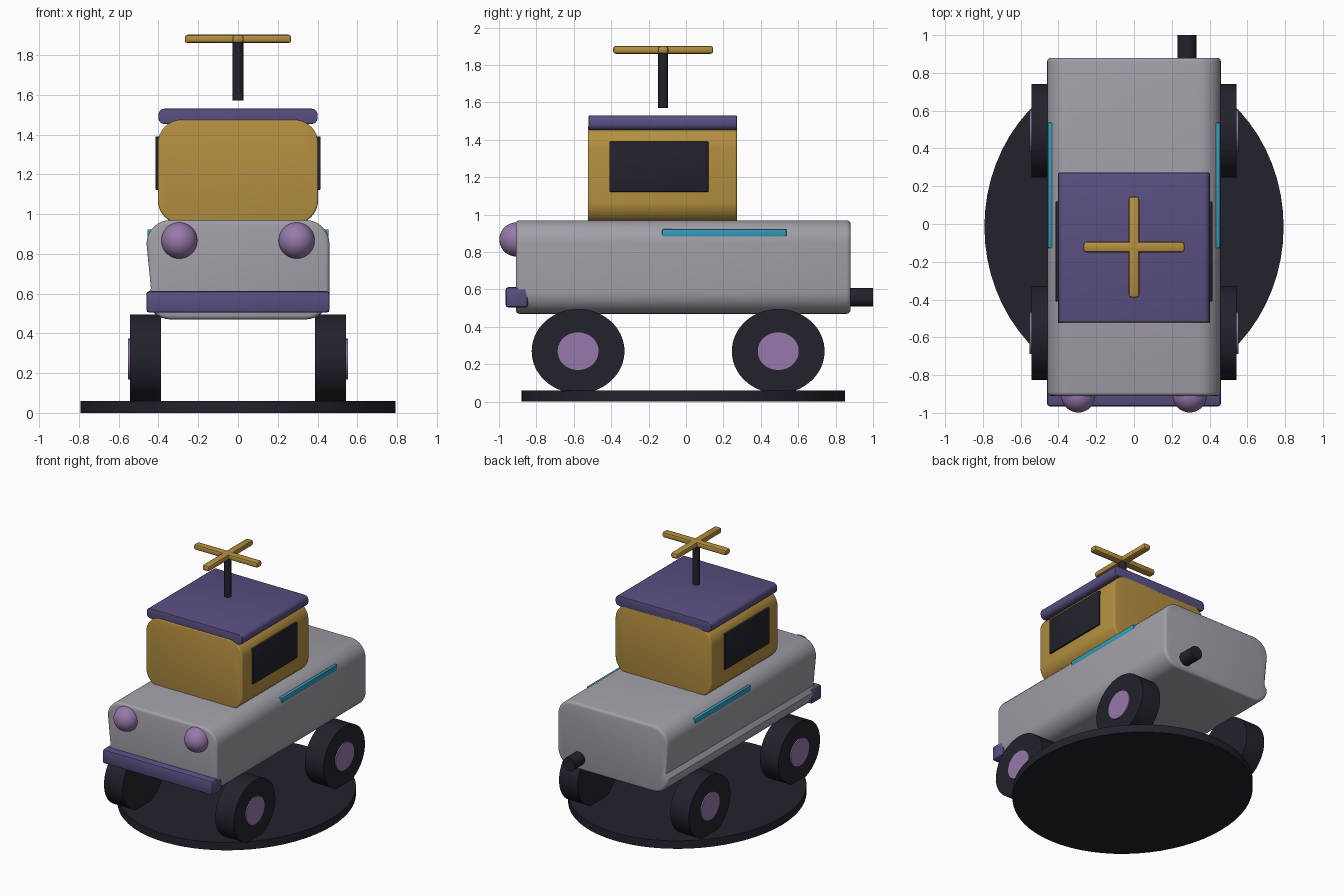
import bpy
import bmesh
from math import sin, cos, pi, radians
from mathutils import Matrix, Vector

if "Cube" in bpy.data.objects:
    bpy.data.objects.remove(bpy.data.objects["Cube"])


def material(name, r, g, b):
    m = bpy.data.materials.new(name)
    m.use_nodes = True
    m.diffuse_color = (r, g, b, 1)
    m.node_tree.nodes["Principled BSDF"].inputs["Base Color"].default_value = (r, g, b, 1)
    return m


GREY = material("warm grey", 0.36, 0.345, 0.39)
GOLD = material("gold", 0.46, 0.28, 0.052)
PURPLE = material("purple", 0.10, 0.078, 0.22)
LILAC = material("lilac", 0.31, 0.19, 0.40)
DARK = material("charcoal", 0.016, 0.016, 0.026)
BLUE = material("blue", 0.035, 0.33, 0.48)


def finish(name, bm, mat):
    """Turn a bmesh into a smooth-shaded object that keeps its sharp edges."""
    bmesh.ops.recalc_face_normals(bm, faces=bm.faces)
    mesh = bpy.data.meshes.new(name)
    bm.to_mesh(mesh)
    bm.free()
    mesh.materials.append(mat)
    ob = bpy.data.objects.new(name, mesh)
    bpy.context.collection.objects.link(ob)
    bpy.ops.object.select_all(action='DESELECT')
    ob.select_set(True)
    bpy.context.view_layer.objects.active = ob
    bpy.ops.object.shade_smooth_by_angle(angle=radians(33))
    return ob


def box(name, mat, center, size, bevel=0.0):
    bm = bmesh.new()
    bmesh.ops.create_cube(bm, size=1)
    bmesh.ops.scale(bm, vec=size, verts=bm.verts)
    if bevel:
        bmesh.ops.bevel(bm, geom=bm.edges[:], offset=bevel, segments=2,
                        profile=0.5, affect='EDGES')
    bmesh.ops.translate(bm, vec=center, verts=bm.verts)
    return finish(name, bm, mat)


def cylinder(name, mat, center, axis, radius, depth, squash=(1, 1, 1)):
    bm = bmesh.new()
    bmesh.ops.create_cone(bm, cap_ends=True, segments=64, radius1=radius,
                          radius2=radius, depth=depth)
    turn = Vector((0, 0, 1)).rotation_difference(Vector(axis)).to_matrix().to_4x4()
    bmesh.ops.transform(bm, matrix=turn, verts=bm.verts)
    bmesh.ops.scale(bm, vec=squash, verts=bm.verts)
    bmesh.ops.translate(bm, vec=center, verts=bm.verts)
    return finish(name, bm, mat)


def rounded_section(half, low, high, radius, steps=8):
    """Counter-clockwise rounded rectangle in x and z, one list per corner."""
    corners = []
    for i, (sx, sz) in enumerate([(1, 1), (-1, 1), (-1, -1), (1, -1)]):
        cx = sx * (half - radius)
        cz = high - radius if sz > 0 else low + radius
        corners.append([(cx + radius * cos((i + k / steps) * pi / 2),
                         cz + radius * sin((i + k / steps) * pi / 2))
                        for k in range(steps + 1)])
    return corners


def extrude_section(name, mat, points, front, back, bevel):
    """Extrude an x-z section along y and soften the end rims."""
    bm = bmesh.new()
    cap = bm.faces.new([bm.verts.new((x, front, z)) for x, z in points])
    new = bmesh.ops.extrude_face_region(bm, geom=[cap], use_keep_orig=True)["geom"]
    bmesh.ops.translate(bm, vec=(0, back - front, 0),
                        verts=[v for v in new if isinstance(v, bmesh.types.BMVert)])
    bmesh.ops.recalc_face_normals(bm, faces=bm.faces)
    if bevel:
        rims = [e for e in bm.edges if abs(e.verts[0].co.y - e.verts[1].co.y) < 1e-5]
        bmesh.ops.bevel(bm, geom=rims, offset=bevel, segments=3,
                        profile=0.5, affect='EDGES')
    return finish(name, bm, mat)


# Oval base
cylinder("base", DARK, (0, -0.015, 0.03), (0, 0, 1), 1, 0.06, (0.792, 0.865, 1))

# Body with a creased lower flank on the right
c = rounded_section(0.46, 0.47, 0.97, 0.12)
extrude_section("body", GREY, c[0] + c[1] + [(-0.438, 0.625)] + c[2] + c[3],
                -0.91, 0.88, 0.02)

# Cabin and roof
c = rounded_section(0.403, 0.95, 1.475, 0.12)
extrude_section("cabin", GOLD, sum(c, []), -0.525, 0.272, 0.01)
c = rounded_section(0.4, 1.453, 1.53, 0.03, 4)
extrude_section("roof", PURPLE, sum(c, []), -0.52, 0.272, 0.004)

# Parts mirrored on both sides
for side, label in ((1, "left"), (-1, "right")):
    box(label + "_window", DARK, (side * 0.4, -0.145, 1.256), (0.03, 0.53, 0.268), 0.004)
    box(label + "_trim", BLUE, (side * 0.441, 0.205, 0.901), (0.03, 0.665, 0.044), 0.006)

    for y, place in ((-0.577, "front"), (0.493, "rear")):
        cylinder(f"{place}_{label}_wheel", DARK, (side * 0.465, y, 0.27),
                 (1, 0, 0), 0.248, 0.156, (1, 1, 0.91))
        cylinder(f"{place}_{label}_hub", LILAC, (side * 0.51, y, 0.27),
                 (1, 0, 0), 0.112, 0.084, (1, 1, 0.92))

    bm = bmesh.new()
    bmesh.ops.create_uvsphere(bm, u_segments=32, v_segments=20, radius=0.091)
    bmesh.ops.translate(bm, vec=(side * 0.295, -0.907, 0.867), verts=bm.verts)
    finish(label + "_headlight", bm, LILAC)

# Bumper and exhaust
box("bumper", PURPLE, (0, -0.905, 0.558), (0.922, 0.12, 0.108), 0.015)
cylinder("exhaust", DARK, (0.28, 0.92, 0.558), (0, 1, 0), 0.05, 0.16)

# Mast and crossed rotor blades
cylinder("mast", DARK, (0, -0.122, 1.725), (0, 0, 1), 0.027, 0.31)
box("rotor_blade_across", GOLD, (0, -0.122, 1.881), (0.535, 0.057, 0.042), 0.014)
box("rotor_blade_along", GOLD, (0, -0.122, 1.881), (0.057, 0.535, 0.042), 0.014)
